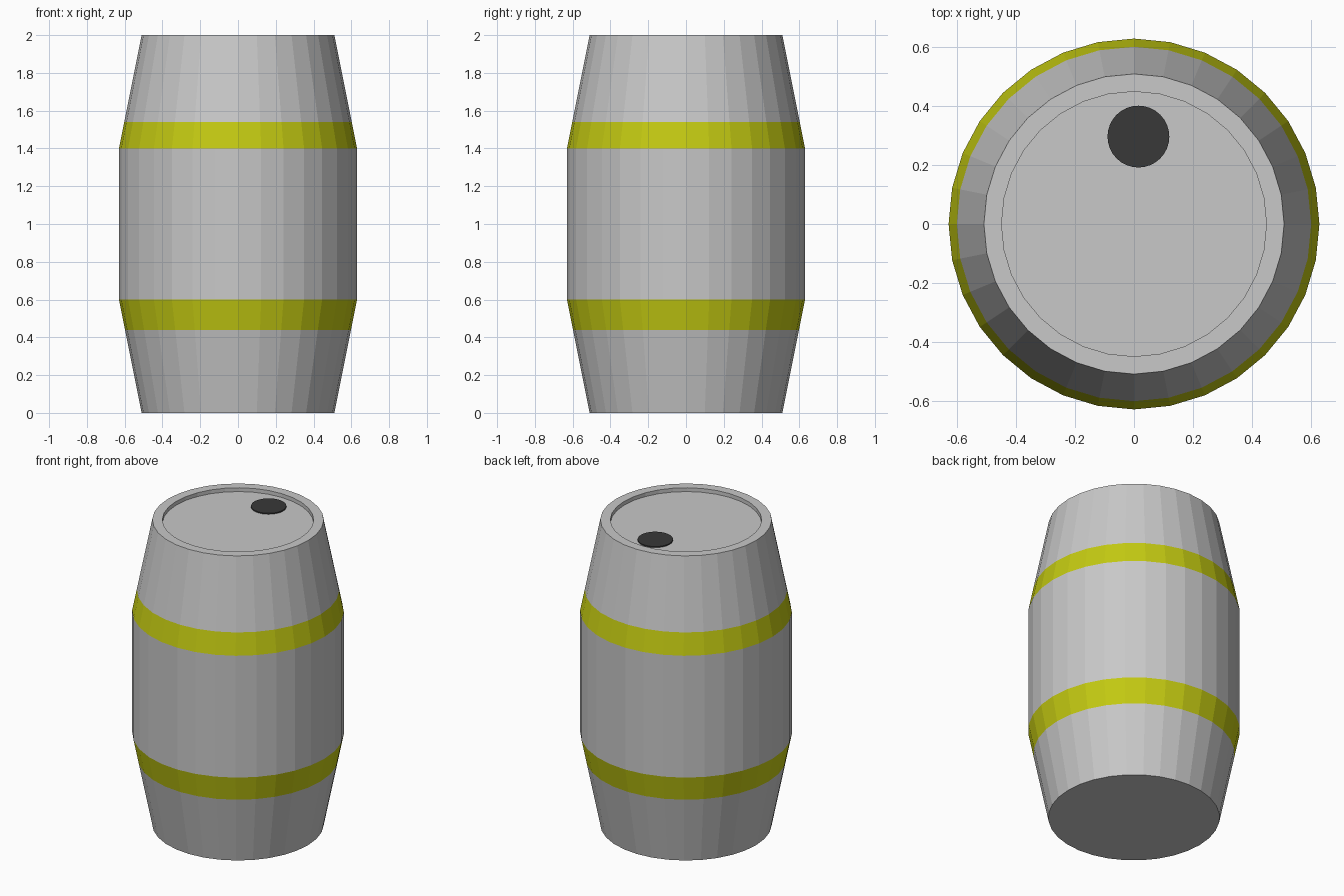
import bpy, bmesh, math

if "Cube" in bpy.data.objects:
    bpy.data.objects.remove(bpy.data.objects["Cube"])

SIDES = 32


def material(name, rgb):
    m = bpy.data.materials.new(name)
    m.diffuse_color = (*rgb, 1.0)
    m.use_nodes = True
    m.node_tree.nodes["Principled BSDF"].inputs["Base Color"].default_value = m.diffuse_color
    return m


GREY = material("light_grey", (0.58, 0.58, 0.58))
YELLOW = material("band_yellow", (0.55, 0.59, 0.006))
DARK = material("dark_grey", (0.04, 0.04, 0.04))


def lathe(name, profile, mats, rule=None, sides=SIDES, centre=(0, 0, 0)):
    """Turn a (radius, z) profile around z and cap both ends."""
    bm = bmesh.new()
    rings = []
    for r, z in profile:
        rings.append([bm.verts.new((r * math.cos(2 * math.pi * i / sides),
                                    r * math.sin(2 * math.pi * i / sides), z))
                      for i in range(sides)])
    for a, b in zip(rings, rings[1:]):
        for i in range(sides):
            j = (i + 1) % sides
            bm.faces.new((a[i], a[j], b[j], b[i]))
    bm.faces.new(list(reversed(rings[0])))
    bm.faces.new(rings[-1])
    bmesh.ops.recalc_face_normals(bm, faces=bm.faces)
    if rule:
        for f in bm.faces:
            f.material_index = rule(f.calc_center_median().z)
    mesh = bpy.data.meshes.new(name)
    bm.to_mesh(mesh)
    bm.free()
    for m in mats:
        mesh.materials.append(m)
    ob = bpy.data.objects.new(name, mesh)
    ob.location = centre
    bpy.context.collection.objects.link(ob)
    return ob


# Barrel body: tapered ends, straight middle, painted bands, raised top rim
lathe("barrel_body",
      [(0.51, 0.0), (0.598, 0.44), (0.63, 0.60), (0.63, 1.40),
       (0.602, 1.54), (0.51, 2.0), (0.45, 2.0), (0.45, 1.975)],
      [GREY, YELLOW],
      rule=lambda z: int(0.44 < z < 0.60 or 1.40 < z < 1.54))

# Filler cap on the recessed lid
lathe("filler_cap", [(0.105, 0.0), (0.105, 0.008)], [DARK],
      centre=(0.015, 0.297, 1.974))
